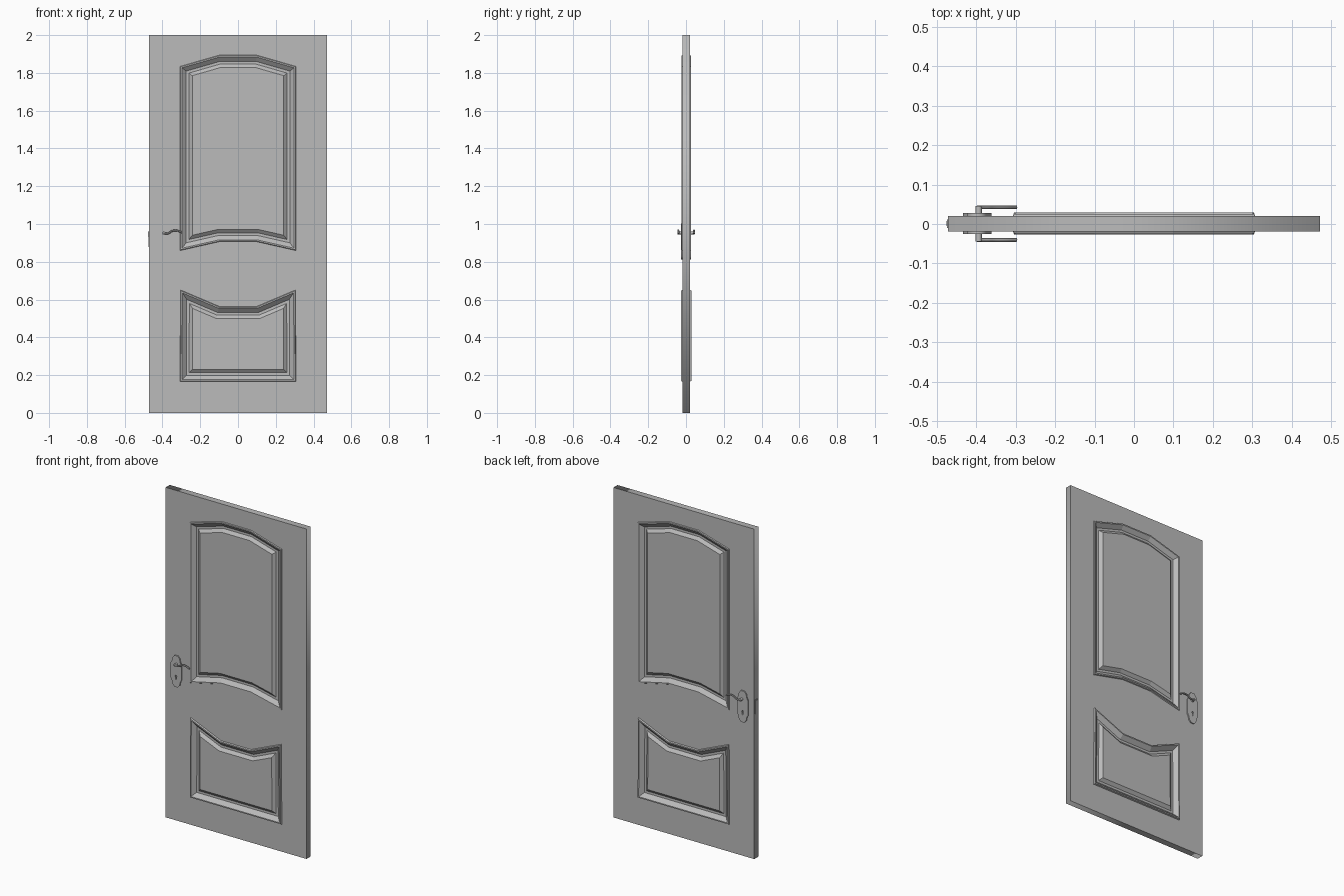
import bpy
import bmesh
from mathutils import Vector, Matrix
from math import pi

cube = bpy.data.objects.get("Cube")
if cube:
    bpy.data.objects.remove(cube, do_unlink=True)

grey = bpy.data.materials.new("door_grey")
grey.use_nodes = True
COLOR = (0.5, 0.5, 0.5, 1)
grey.diffuse_color = COLOR
grey.node_tree.nodes["Principled BSDF"].inputs["Base Color"].default_value = COLOR

HALF = 0.0195      # half the slab thickness
MID = 0.001        # slab centre in y
TILT = Matrix.Rotation(pi / 2, 4, "X")


def add(name, data):
    obj = bpy.data.objects.new(name, data)
    bpy.context.collection.objects.link(obj)
    data.materials.append(grey)
    return obj


def to_mesh(obj):
    bpy.ops.object.select_all(action="DESELECT")
    obj.select_set(True)
    bpy.context.view_layer.objects.active = obj
    bpy.ops.object.convert(target="MESH")
    return bpy.context.object


def cut_sheet(name, outlines, half, y):
    """Filled x-z outline, with later outlines as holes, thickened in y."""
    curve = bpy.data.curves.new(name, "CURVE")
    curve.dimensions = "2D"
    curve.fill_mode = "BOTH"
    curve.extrude = half
    for pts in outlines:
        spline = curve.splines.new("POLY")
        spline.points.add(len(pts) - 1)
        for p, (x, z) in zip(spline.points, pts):
            p.co = (x, z, 0, 1)
        spline.use_cyclic_u = True
    obj = add(name, curve)
    obj.matrix_world = Matrix.Translation((0, y, 0)) @ TILT
    return to_mesh(obj)


def inset(pts, d):
    """Mitred inset of a counter-clockwise outline."""
    out = []
    for i, p in enumerate(pts):
        p = Vector(p)
        a = (p - Vector(pts[i - 1])).normalized()
        b = (Vector(pts[(i + 1) % len(pts)]) - p).normalized()
        na, nb = Vector((-a.y, a.x)), Vector((-b.y, b.x))
        out.append(tuple(p + (na + nb) * d / (1 + na.dot(nb))))
    return out


def mirror_x(right):
    """Close a right-hand half outline, listed from bottom to top."""
    return right + [(-x, z) for x, z in reversed(right)]


def panel(name, outline, profile, side):
    """Raised lip, sloped groove and raised field on one side of the door."""
    bm = bmesh.new()
    rings = []
    for d, h in profile:
        y = MID + side * h
        rings.append([bm.verts.new((x, y, z)) for x, z in inset(outline, d)])
    n = len(outline)
    for a, b in zip(rings, rings[1:]):
        for i in range(n):
            j = (i + 1) % n
            bm.faces.new((a[i], a[j], b[j], b[i]))
    bm.faces.new(rings[-1])
    if side > 0:
        bmesh.ops.reverse_faces(bm, faces=bm.faces[:])
    mesh = bpy.data.meshes.new(name)
    bm.to_mesh(mesh)
    bm.free()
    return add(name, mesh)


# Slab with two openings
upper = mirror_x([(0.1, 0.905), (0.308, 0.858), (0.308, 1.835), (0.1, 1.895)])
lower = mirror_x([(0.308, 0.165), (0.305, 0.652), (0.1, 0.565)])
slab = mirror_x([(0.472, 0), (0.472, 2)])
cut_sheet("door_slab", [slab, inset(upper, 0.014), inset(lower, 0.014)], HALF, MID)

# Moulded panels on both sides
for side, label in ((-1, "front"), (1, "back")):
    for name, outline, lip in (("upper", upper, 0.025), ("lower", lower, 0.028)):
        profile = [(0, HALF - 0.002), (0.004, lip), (0.011, lip),
                   (0.034, 0.006), (0.048, 0.006), (0.066, 0.021)]
        panel(f"{label}_{name}_panel", outline, profile, side)

# Handle set on both sides
PX, PZ = -0.398, 0.907
quarter = [(0.036, 0.045), (0.028, 0.06), (0.024, 0.08), (0.011, 0.095)]
half_plate = [(x, -z) for x, z in reversed(quarter)] + quarter
plate = [(PX + x, PZ + z) for x, z in mirror_x(half_plate)]
keyhole = [(PX + x, PZ - 0.035 + z) for x, z in
           mirror_x([(0.003, -0.014), (0.003, 0), (0.006, 0.006), (0.003, 0.012)])]
wave = [(-0.398, 0.952), (-0.372, 0.95), (-0.346, 0.964), (-0.322, 0.965), (-0.298, 0.955)]

for side, label in ((-1, "front"), (1, "back")):
    cut_sheet(f"{label}_handle_plate", [plate, keyhole], 0.0035, MID + side * (HALF + 0.0035))
    bpy.ops.mesh.primitive_cylinder_add(
        vertices=16, radius=0.008, depth=0.026,
        location=(PX + 0.004, MID + side * 0.032, 0.952), rotation=(pi / 2, 0, 0))
    spindle = bpy.context.object
    spindle.name = f"{label}_spindle"
    spindle.data.materials.append(grey)
    bpy.ops.object.shade_smooth_by_angle()

    curve = bpy.data.curves.new(f"{label}_lever", "CURVE")
    curve.dimensions = "3D"
    curve.bevel_depth = 0.005
    curve.bevel_resolution = 2
    curve.resolution_u = 5
    curve.use_fill_caps = True
    spline = curve.splines.new("BEZIER")
    spline.bezier_points.add(len(wave) - 1)
    for p, (x, z) in zip(spline.bezier_points, wave):
        p.co = (x, MID + side * 0.0415, z)
        p.handle_left_type = p.handle_right_type = "AUTO"
    to_mesh(add(f"{label}_lever", curve))
    bpy.ops.object.shade_smooth_by_angle()

# Latch plate and bolt on the door edge
for name, size, z in (("latch_plate", (0.004, 0.022, 0.085), 0.92),
                      ("latch_bolt", (0.007, 0.012, 0.025), 0.945)):
    bpy.ops.mesh.primitive_cube_add(size=1, location=(-0.472, MID, z))
    obj = bpy.context.object
    obj.name = name
    obj.scale = size
    obj.data.materials.append(grey)
